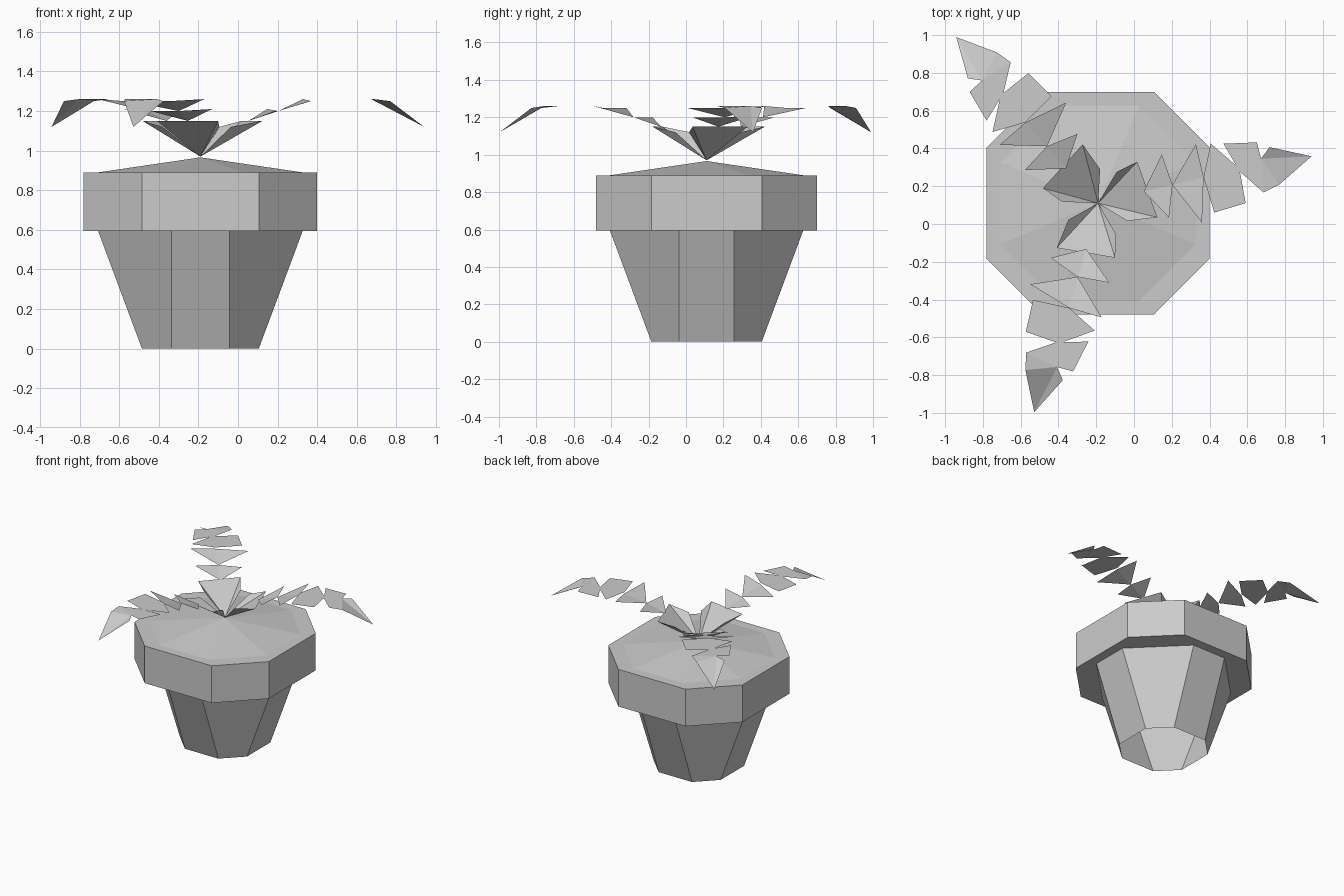
import bpy
import bmesh
from math import cos, sin, radians
from mathutils import Matrix, Vector

cube = bpy.data.objects.get("Cube")
if cube:
    bpy.data.objects.remove(cube, do_unlink=True)

CENTRE = Vector((-0.19, 0.11, 0))

grey = bpy.data.materials.new("plain grey")
grey.use_nodes = True
grey.diffuse_color = (0.6, 0.6, 0.6, 1)
grey.node_tree.nodes["Principled BSDF"].inputs["Base Color"].default_value = (0.6, 0.6, 0.6, 1)


def finish(name, bm):
    mesh = bpy.data.meshes.new(name)
    bm.to_mesh(mesh)
    bm.free()
    mesh.materials.append(grey)
    obj = bpy.data.objects.new(name, mesh)
    obj.location = CENTRE
    bpy.context.collection.objects.link(obj)
    return obj


def octagon(bm, half_side, apothem, z):
    """Eight-sided ring, counter-clockwise from above."""
    ring = []
    for turn in range(4):
        rot = Matrix.Rotation(radians(90 * turn), 3, 'Z')
        for y in (-half_side, half_side):
            ring.append(bm.verts.new(rot @ Vector((apothem, y, z))))
    return ring


def bridge(bm, low, high):
    for i in range(8):
        j = (i + 1) % 8
        bm.faces.new((low[i], low[j], high[j], high[i]))


# Tapered pot body, open underneath
bm = bmesh.new()
bridge(bm, octagon(bm, 0.147, 0.295, 0), octagon(bm, 0.147, 0.517, 0.595))
finish("pot_body", bm)

# Heavy rim: underside, outer wall and top ledge
bm = bmesh.new()
rings = [octagon(bm, *r) for r in ((0.147, 0.517, 0.595), (0.295, 0.59, 0.595),
                                   (0.295, 0.59, 0.89), (0.216, 0.517, 0.89))]
for low, high in zip(rings, rings[1:]):
    bridge(bm, low, high)
finish("pot_rim", bm)

# Low mound of soil
bm = bmesh.new()
base = octagon(bm, 0.216, 0.517, 0.89)
peak = bm.verts.new((0, 0, 0.966))
for i in range(8):
    bm.faces.new((base[i], base[(i + 1) % 8], peak))
finish("soil", bm)

# Leaf segments as (along, across, height), each a fan around its first point
SEGMENTS = (
    ((0, 0, 0.97), (0.13, -0.125, 1.12), (0.29, -0.14, 1.15), (0.25, 0.17, 1.15), (0.13, 0.14, 1.12)),
    ((0.25, 0.01, 1.15), (0.35, -0.155, 1.20), (0.405, 0.01, 1.20), (0.385, 0.18, 1.21)),
    ((0.405, 0.01, 1.20), (0.515, -0.218, 1.25), (0.575, 0.015, 1.25), (0.573, 0.195, 1.26)),
    ((0.575, 0.015, 1.26), (0.59, -0.18, 1.26), (0.763, -0.167, 1.26), (0.77, 0.02, 1.26), (0.65, 0.18, 1.26)),
    ((0.767, 0.005, 1.26), (0.868, -0.133, 1.26), (0.893, 0.045, 1.26), (0.89, 0.134, 1.26), (0.716, 0.165, 1.26)),
    ((0.893, 0.045, 1.26), (0.868, -0.133, 1.26), (0.957, -0.11, 1.25), (1.157, 0, 1.12), (0.95, 0.095, 1.25)),
)

# Three drooping leaves spread around the stem point
for name, angle in (("left_leaf", 12.4), ("back_leaf", 130.5), ("front_leaf", 253)):
    bm = bmesh.new()
    c, s = cos(radians(angle)), sin(radians(angle))
    for segment in SEGMENTS:
        verts = [bm.verts.new((u * c - v * s, u * s + v * c, z)) for u, v, z in segment]
        for a, b in zip(verts[1:], verts[2:]):
            bm.faces.new((verts[0], a, b))
    finish(name, bm)
